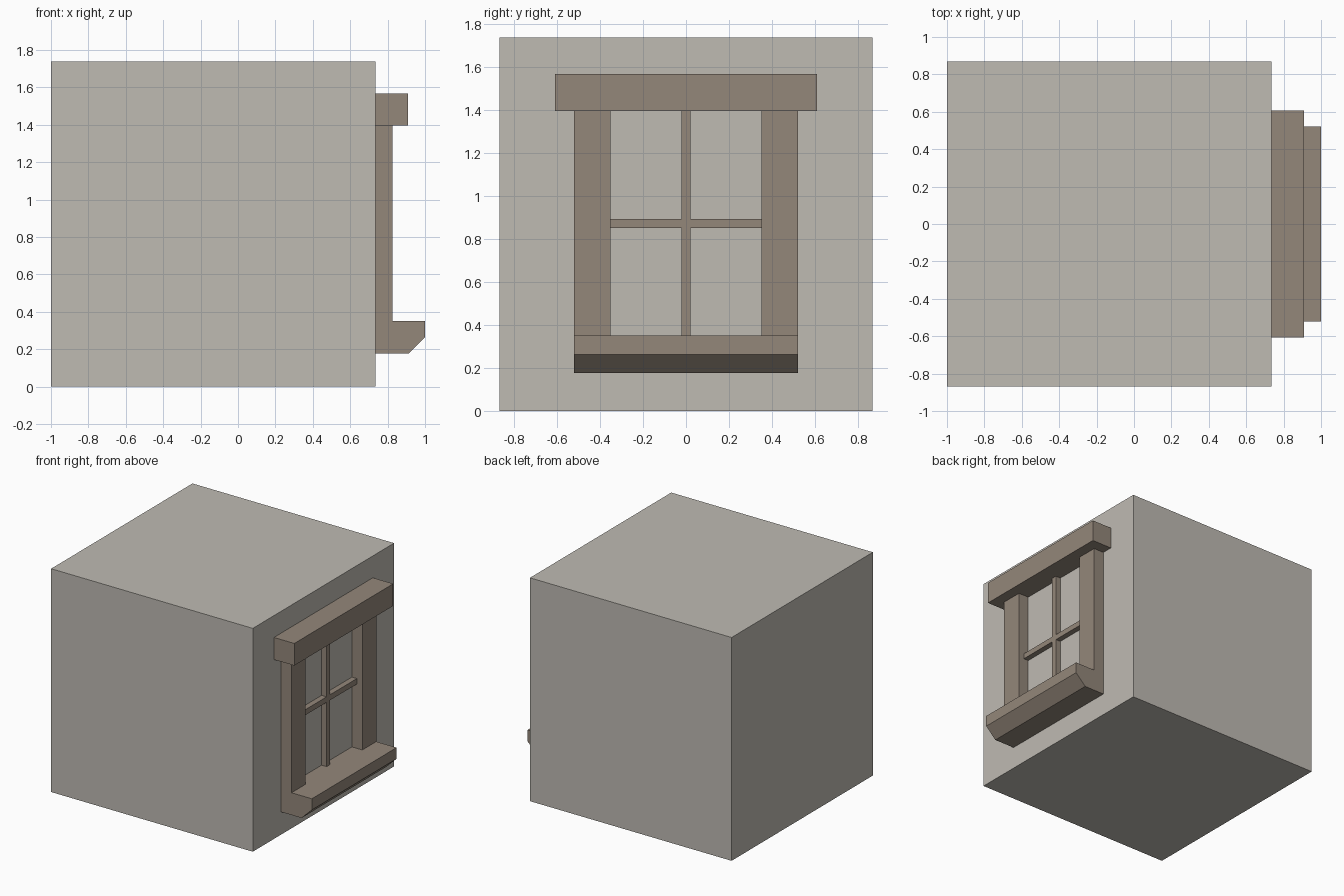
import bpy
import bmesh

if "Cube" in bpy.data.objects:
    bpy.data.objects.remove(bpy.data.objects["Cube"])


def material(name, rgb):
    m = bpy.data.materials.new(name)
    m.diffuse_color = (*rgb, 1.0)
    m.use_nodes = True
    m.node_tree.nodes["Principled BSDF"].inputs["Base Color"].default_value = m.diffuse_color
    return m


STONE = material("pale stone", (0.52, 0.495, 0.45))
WOOD = material("weathered wood", (0.295, 0.242, 0.195))


def extrude_profile(name, profile, y0, y1, mat):
    """Solid made from an (x, z) outline swept along y."""
    bm = bmesh.new()
    face = bm.faces.new([bm.verts.new((x, y0, z)) for x, z in profile])
    swept = bmesh.ops.extrude_face_region(bm, geom=[face])["geom"]
    verts = [g for g in swept if isinstance(g, bmesh.types.BMVert)]
    bmesh.ops.translate(bm, verts=verts, vec=(0, y1 - y0, 0))
    bmesh.ops.recalc_face_normals(bm, faces=bm.faces)
    mesh = bpy.data.meshes.new(name)
    bm.to_mesh(mesh)
    bm.free()
    mesh.materials.append(mat)
    obj = bpy.data.objects.new(name, mesh)
    bpy.context.collection.objects.link(obj)
    return obj


def box(name, x0, x1, y0, y1, z0, z1, mat):
    return extrude_profile(name, [(x0, z0), (x1, z0), (x1, z1), (x0, z1)], y0, y1, mat)


WALL = 0.735                    # x of the wall face carrying the window
SILL_TOP, LINTEL_BOTTOM = 0.35, 1.395

# Wall block
box("wall_block", -1.0, WALL, -0.868, 0.868, 0.0, 1.737, STONE)

# Lintel above the opening
box("lintel", WALL, 0.91, -0.608, 0.608, LINTEL_BOTTOM, 1.567, WOOD)

# Side jambs
for name, y0, y1 in (("front_jamb", -0.521, -0.35), ("back_jamb", 0.35, 0.521)):
    box(name, WALL, 0.825, y0, y1, SILL_TOP, LINTEL_BOTTOM, WOOD)

# Sill with a chamfered lower front edge
extrude_profile("sill", [(WALL, 0.177), (0.912, 0.177), (1.0, 0.263),
                         (1.0, SILL_TOP), (WALL, SILL_TOP)], -0.521, 0.521, WOOD)

# Glazing bars: one upright and two horizontal halves
BAR = 0.022
box("upright_bar", WALL, 0.778, -BAR, BAR, SILL_TOP, LINTEL_BOTTOM, WOOD)
for name, y0, y1 in (("front_cross_bar", -0.35, -BAR), ("back_cross_bar", BAR, 0.35)):
    box(name, WALL, 0.778, y0, y1, 0.85, 0.893, WOOD)
